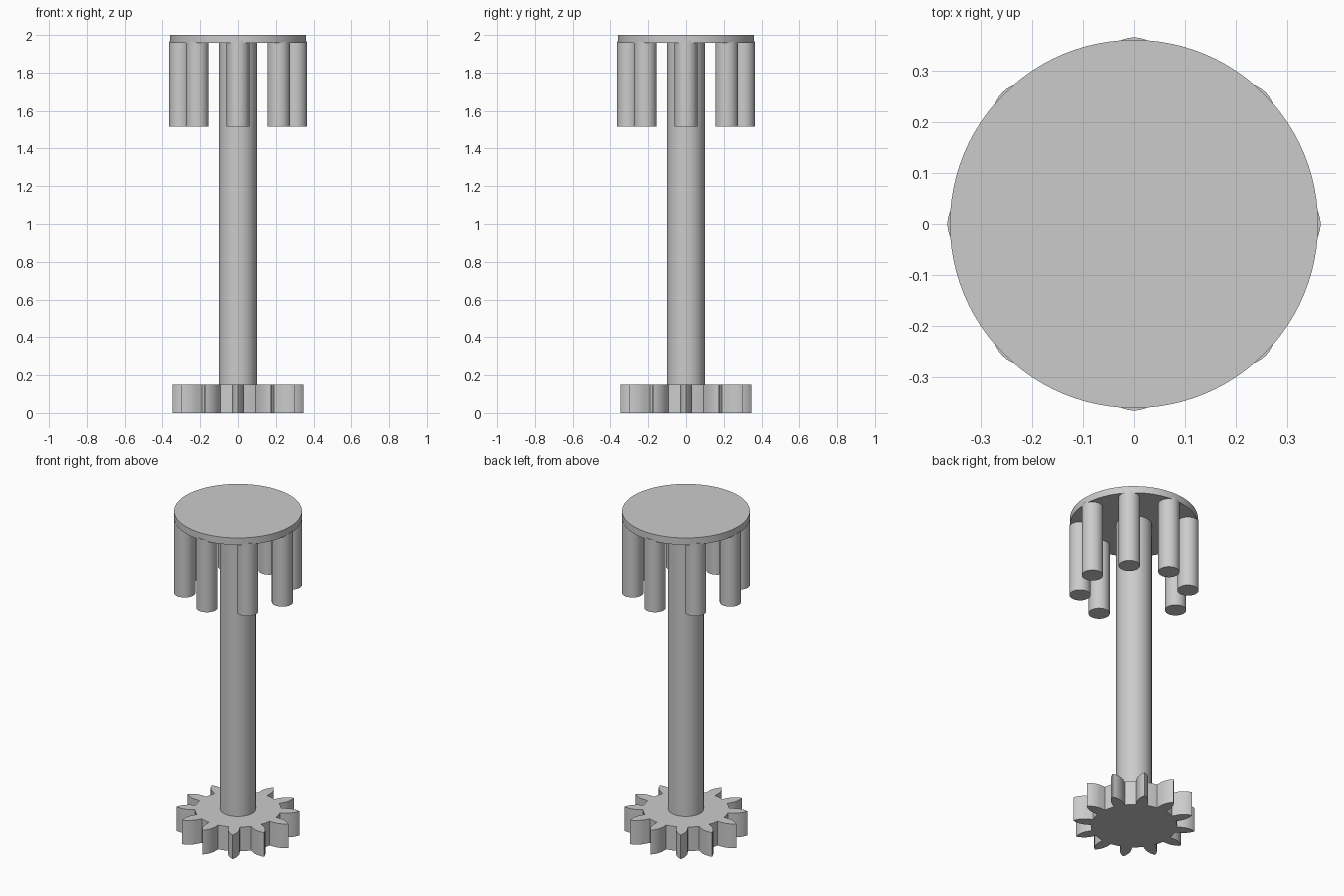
import bpy
import bmesh
from math import cos, sin, radians, tau
from mathutils import Matrix, Vector

cube = bpy.data.objects.get("Cube")
if cube:
    bpy.data.objects.remove(cube, do_unlink=True)

grey = bpy.data.materials.new("plain grey")
grey.use_nodes = True
grey.diffuse_color = (0.6, 0.6, 0.6, 1)
grey.node_tree.nodes["Principled BSDF"].inputs["Base Color"].default_value = grey.diffuse_color


def prism(name, outline, bottom, top):
    """Extrude a flat outline upwards and smooth its curved sides."""
    bm = bmesh.new()
    face = bm.faces.new([bm.verts.new((p[0], p[1], bottom)) for p in outline])
    extruded = bmesh.ops.extrude_face_region(bm, geom=[face], use_keep_orig=True)["geom"]
    verts = [g for g in extruded if isinstance(g, bmesh.types.BMVert)]
    bmesh.ops.translate(bm, verts=verts, vec=(0, 0, top - bottom))
    bmesh.ops.recalc_face_normals(bm, faces=bm.faces)
    mesh = bpy.data.meshes.new(name)
    bm.to_mesh(mesh)
    bm.free()
    mesh.materials.append(grey)
    mesh.shade_smooth()
    mesh.set_sharp_from_angle(angle=radians(30))
    obj = bpy.data.objects.new(name, mesh)
    bpy.context.collection.objects.link(obj)
    return obj


def circle(radius, sides):
    return [(radius * cos(tau * i / sides), radius * sin(tau * i / sides)) for i in range(sides)]


# Gear with twelve pointed-arch teeth: (radius, half width) along one flank
TEETH = 12
flank = [(0.24, 0.032), (0.28, 0.032), (0.30, 0.028), (0.32, 0.020), (0.335, 0.011)]
tooth = [(r, -h) for r, h in flank] + [(0.347, 0)] + [(r, h) for r, h in reversed(flank)]
root_radius = Vector(flank[0]).length
gear_outline = []
for i in range(TEETH):
    turn = Matrix.Rotation(tau * i / TEETH, 2)
    gear_outline += [turn @ Vector(p) for p in tooth]
    valley = tau * (i + 0.5) / TEETH
    gear_outline.append((root_radius * cos(valley), root_radius * sin(valley)))
prism("gear", gear_outline, 0, 0.15)

# Shaft and top disc
prism("shaft", circle(0.1, 48), 0.14, 1.97)
prism("top_disc", circle(0.36, 96), 1.957, 2)

# Ring of hanging pins
PINS = 8
for i in range(PINS):
    a = tau * i / PINS
    pin = prism(f"pin_{i + 1}", circle(0.06, 32), 1.515, 1.965)
    pin.location = (0.305 * cos(a), 0.305 * sin(a), 0)
